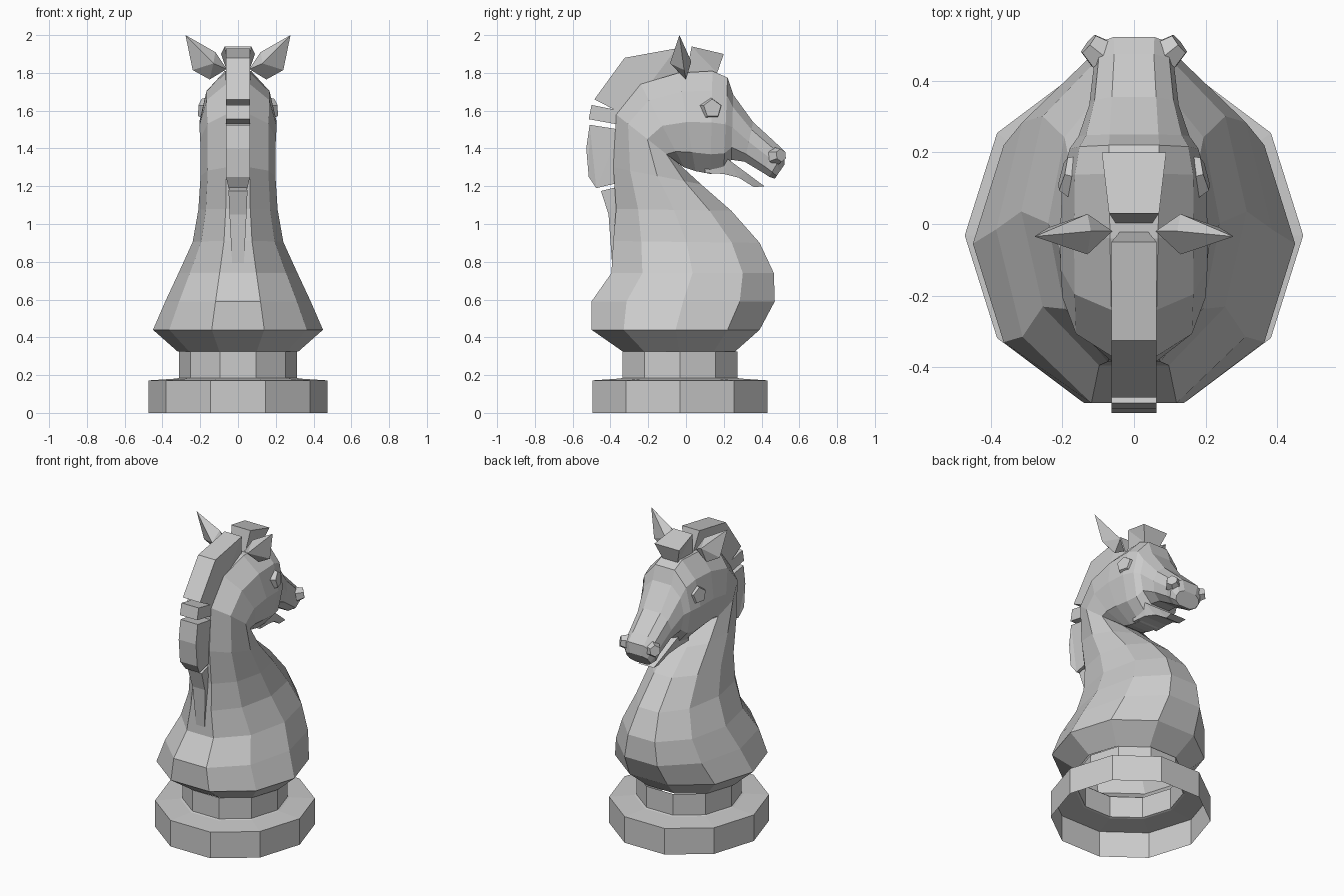
import bpy, bmesh, math
from mathutils import Vector

if "Cube" in bpy.data.objects:
    bpy.data.objects.remove(bpy.data.objects["Cube"])


def finish(name, bm):
    bmesh.ops.recalc_face_normals(bm, faces=bm.faces)
    me = bpy.data.meshes.new(name)
    bm.to_mesh(me)
    bm.free()
    ob = bpy.data.objects.new(name, me)
    bpy.context.collection.objects.link(ob)
    return ob


def loft(name, rings, cap_end=False):
    """Ten-sided rings, each (front y, z, back y, z, half width, roundness)."""
    bm = bmesh.new()
    prev = None
    for fy, fz, by, bz, w, e in rings:
        ring = []
        for i in range(10):
            a = math.radians(36 * i)
            c = math.cos(a)
            s = math.sin(a) / math.sin(math.radians(72)) / 2
            ring.append(bm.verts.new((math.copysign(w * abs(c) ** e, c),
                                      (fy + by) / 2 + (fy - by) * s,
                                      (fz + bz) / 2 + (fz - bz) * s)))
        if prev:
            for i in range(10):
                j = (i + 1) % 10
                bm.faces.new((prev[i], prev[j], ring[j], ring[i]))
        prev = ring
    if cap_end:
        bm.faces.new(prev)
    return finish(name, bm)


def prism(name, pts):
    """Side profile of (y, z, half width), extruded both ways in x."""
    bm = bmesh.new()
    l = [bm.verts.new((-w, y, z)) for y, z, w in pts]
    r = [bm.verts.new((w, y, z)) for y, z, w in pts]
    n = len(pts)
    for i in range(n):
        j = (i + 1) % n
        bm.faces.new((l[i], l[j], r[j], r[i]))
    sides = [bm.faces.new(l), bm.faces.new(r)]
    bmesh.ops.triangulate(bm, faces=sides)
    return finish(name, bm)


def disc(name, centre, normal, r1, r2, depth, sides, s, stretch=1.0):
    """Faceted stud facing along normal, mirrored by s."""
    bm = bmesh.new()
    bmesh.ops.create_cone(bm, cap_ends=True, segments=sides,
                          radius1=r1, radius2=r2, depth=depth)
    q = Vector(normal).to_track_quat('Z', 'Y')
    for v in bm.verts:
        v.co.y *= stretch
        v.co = q @ v.co + Vector(centre)
        v.co.x *= s
    return finish(name, bm)


# Round foot and collar, open underneath
def level(z, r):
    d = r * 0.99
    return (-0.032 + d, z, -0.032 - d, z, r * 1.01, 1)


loft("base", [level(0, .468), level(.172, .468), level(.182, .32),
              level(.186, .308), level(.325, .308)])

# Body, neck and head as one loft turning around the throat
loft("body_and_head", [
    (.26, .325, -.335, .325, .32, 1),
    (.39, .44, -.5, .44, .45, 1),
    (.47, .59, -.5, .59, .385, 1),
    (.465, .74, -.395, .74, .315, 1),
    (.39, .90, -.385, .91, .24, 1),
    (.24, 1.07, -.37, 1.08, .21, 1),
    (.08, 1.21, -.385, 1.3, .198, 1),
    (-.04, 1.32, -.37, 1.58, .2, 1),
    (-.01, 1.30, -.24, 1.74, .205, 1),
    (.05, 1.28, -.04, 1.80, .205, .95),
    (.13, 1.265, .14, 1.81, .2, .9),
    (.2, 1.28, .22, 1.775, .18, .8),
    (.24, 1.34, .25, 1.685, .155, .7),
    (.31, 1.33, .355, 1.54, .125, .6),
    (.41, 1.27, .475, 1.43, .112, .6),
    (.44, 1.25, .522, 1.385, .115, .6),
    (.47, 1.24, .522, 1.315, .085, .6),
], cap_end=True)

# Lower jaw
prism("lower_jaw", [(.1, 1.34, .1), (.22, 1.345, .1), (.31, 1.278, .08),
                    (.415, 1.2, .055), (.36, 1.195, .05), (.28, 1.245, .07),
                    (.2, 1.265, .085), (.1, 1.27, .09)])

# Mane blocks and forelock
m = .063
manes = [
    [(-.05, 1.93, m), (-.325, 1.88, m), (-.485, 1.66, m),
     (-.35, 1.59, m), (-.2, 1.73, m), (-.02, 1.79, m * .6)],
    [(-.5, 1.63, m), (-.515, 1.555, m), (-.35, 1.525, m), (-.35, 1.6, m)],
    [(-.51, 1.525, m), (-.528, 1.4, m), (-.515, 1.25, m), (-.475, 1.19, m * .8),
     (-.35, 1.22, m * .8), (-.35, 1.5, m)],
    [(-.45, 1.175, .05), (-.41, 1.05, .045), (-.39, .77, .03),
     (-.35, .9, .035), (-.35, 1.2, .045)],
]
for i, pts in enumerate(manes):
    prism("mane_%d" % (i + 1), pts)
prism("forelock", [(.03, 1.94, .07), (.2, 1.9, .09), (.165, 1.8, .055),
                   (.0, 1.79, .05)])

for s, side in ((1, "right"), (-1, "left")):
    # Pointed ears
    bm = bmesh.new()
    for x, y, z in [(.278, -.035, 2.0), (.24, -.01, 1.815), (.15, 0, 1.765),
                    (.06, -.02, 1.82), (.12, -.02, 1.91), (.13, -.085, 1.85),
                    (.13, .028, 1.86)]:
        bm.verts.new((s * x, y, z))
    bmesh.ops.convex_hull(bm, input=bm.verts)
    finish("ear_" + side, bm)
    # Eyes and nostrils
    disc("eye_" + side, (.18, .135, 1.61), (.95, .25, .12), .066, .05, .04, 5, s)
    disc("nostril_" + side, (.108, .488, 1.36), (.75, .6, .15), .05, .035, .05, 6, s)
